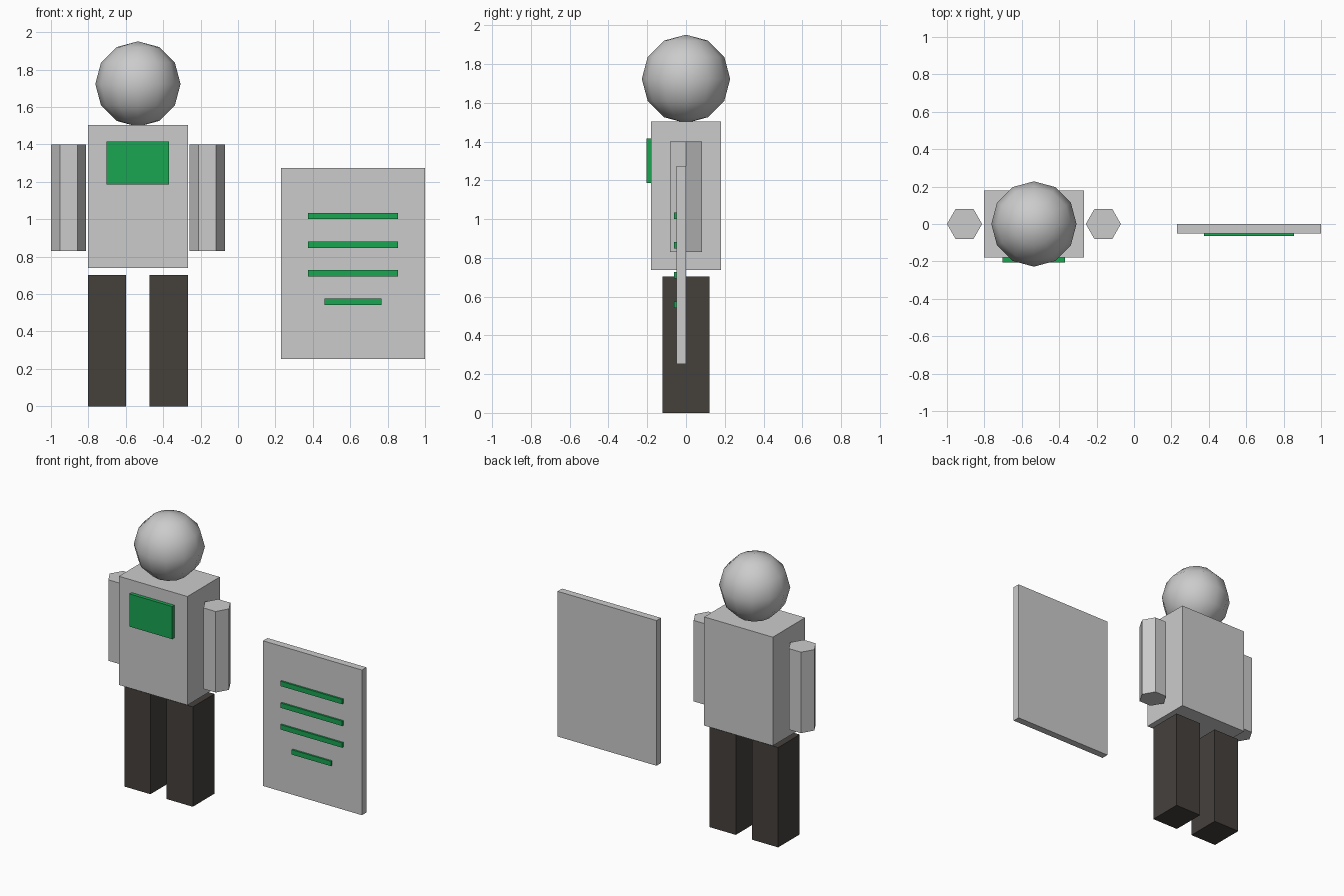
import bpy

if "Cube" in bpy.data.objects:
    bpy.data.objects.remove(bpy.data.objects["Cube"])


def material(name, color):
    m = bpy.data.materials.new(name)
    m.diffuse_color = (*color, 1)
    m.use_nodes = True
    m.node_tree.nodes["Principled BSDF"].inputs["Base Color"].default_value = m.diffuse_color
    return m


green = material("green", (0.01, 0.38, 0.085))
dark = material("dark", (0.06, 0.052, 0.046))


def finish(name, mat=None):
    o = bpy.context.object
    o.name = name
    if mat:
        o.data.materials.append(mat)
    return o


def box(name, x, y, z, mat=None):
    """Box from (min, max) pairs on each axis."""
    bpy.ops.mesh.primitive_cube_add(size=1, location=[sum(r) / 2 for r in (x, y, z)])
    o = finish(name, mat)
    o.scale = [r[1] - r[0] for r in (x, y, z)]
    bpy.ops.object.transform_apply(location=False, rotation=False, scale=True)
    return o


CX = -0.535  # centre line of the figure

# Head
bpy.ops.mesh.primitive_uv_sphere_add(segments=12, ring_count=6, radius=0.228,
                                     location=(CX, 0, 1.723))
finish("head")
bpy.ops.object.shade_smooth()

# Torso and chest badge
box("torso", (CX - 0.267, CX + 0.267), (-0.18, 0.18), (0.738, 1.503))
box("chest_badge", (-0.702, -0.37), (-0.205, -0.18), (1.185, 1.415), green)

# Arms (hexagonal) and legs
for side, s in (("left", 1), ("right", -1)):
    bpy.ops.mesh.primitive_cylinder_add(vertices=6, radius=0.094, depth=0.57,
                                        location=(CX + s * 0.371, 0, 1.115),
                                        rotation=(0, 0, 0.5235988))
    finish(side + "_arm")
    xc = CX + s * 0.165
    box(side + "_leg", (xc - 0.102, xc + 0.102), (-0.12, 0.12), (0, 0.703), dark)

# Document panel and its text lines
box("document", (0.23, 1.0), (-0.05, 0), (0.253, 1.275))
for i, half in enumerate((0.24, 0.24, 0.24, 0.153)):
    zc = 1.017 - 0.153 * i
    box(f"document_line_{i + 1}", (0.615 - half, 0.615 + half), (-0.063, -0.05),
        (zc - 0.017, zc + 0.017), green)
